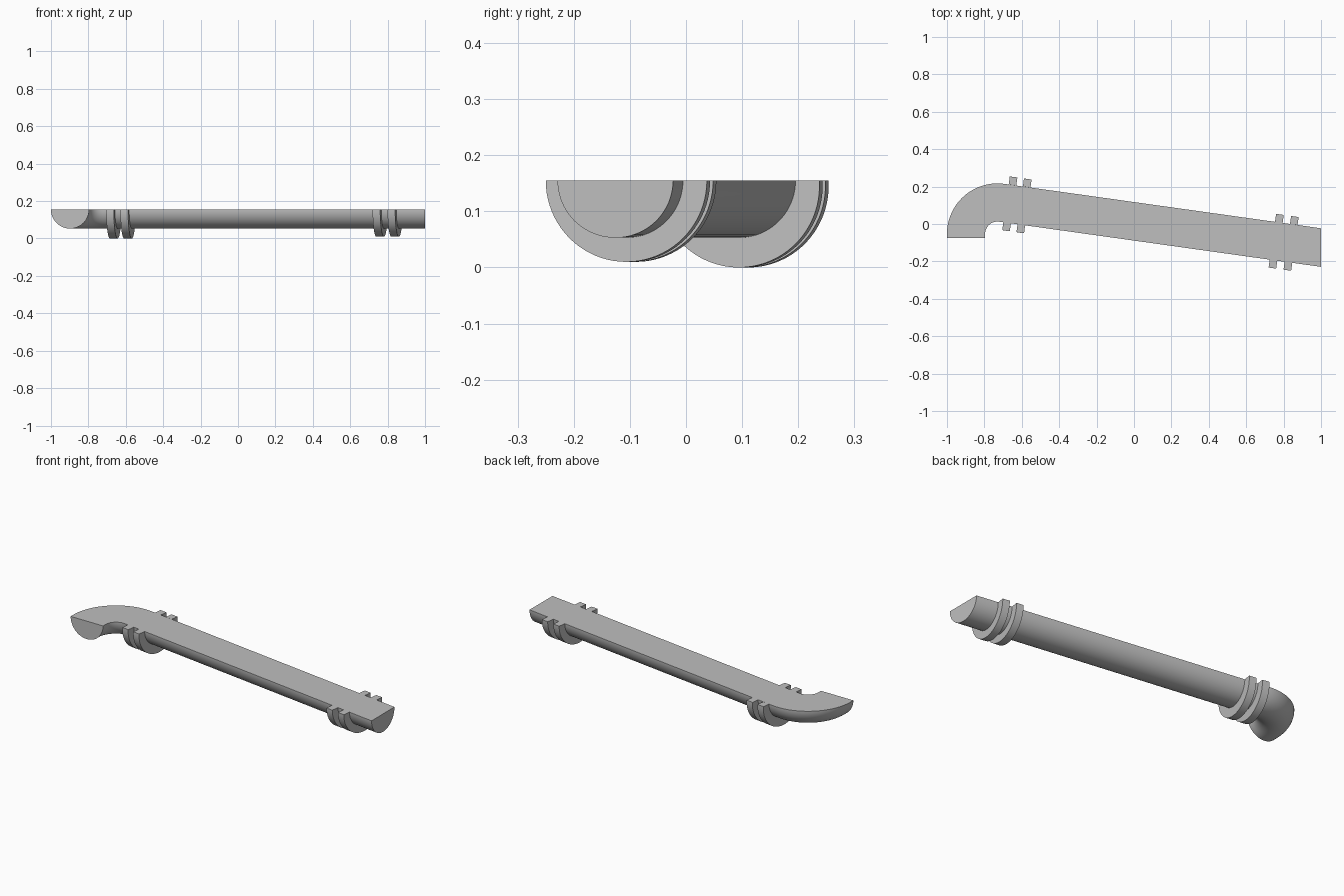
import bpy, bmesh
from math import sin, cos, pi, radians, asin
from mathutils import Vector

if "Cube" in bpy.data.objects:
    bpy.data.objects.remove(bpy.data.objects["Cube"])

TOP = 0.155              # height of the flat cut face
R_PIPE = 0.102
R_FLANGE = 0.145
SEGS = 40
SLOPE = radians(8)
AXIS = Vector((cos(SLOPE), -sin(SLOPE), 0))
SIDE = Vector((sin(SLOPE), cos(SLOPE), 0))

grey = bpy.data.materials.new("pipe grey")
grey.use_nodes = True
colour = (0.52, 0.52, 0.52, 1)
grey.diffuse_color = colour
grey.node_tree.nodes["Principled BSDF"].inputs["Base Color"].default_value = colour


def loft(name, sections):
    """Skin a row of closed sections and cap both ends."""
    bm = bmesh.new()
    rows = [[bm.verts.new(p) for p in s] for s in sections]
    n = len(rows[0])
    for a, b in zip(rows, rows[1:]):
        for i in range(n):
            j = (i + 1) % n
            bm.faces.new((a[i], a[j], b[j], b[i]))
    bm.faces.new(rows[0])
    bm.faces.new(rows[-1])
    bmesh.ops.recalc_face_normals(bm, faces=bm.faces)
    mesh = bpy.data.meshes.new(name)
    bm.to_mesh(mesh)
    bm.free()
    mesh.materials.append(grey)
    obj = bpy.data.objects.new(name, mesh)
    bpy.context.collection.objects.link(obj)
    bpy.ops.object.select_all(action='DESELECT')
    obj.select_set(True)
    bpy.context.view_layer.objects.active = obj
    bpy.ops.object.shade_smooth_by_angle(angle=radians(30))
    return obj


def half_round(centre, side):
    """Lower half circle across the pipe."""
    return [centre + side * (R_PIPE * cos(pi * i / SEGS))
            - Vector((0, 0, R_PIPE * sin(pi * i / SEGS))) for i in range(SEGS + 1)]


def axis_point(x):
    return Vector((x, 0.0145 - 0.1405 * x, TOP))


# Half pipe: short mouth, elbow, then the long straight run
bend = 0.168
pivot = Vector((-0.73, -0.053, TOP))
sections = [half_round(Vector((pivot.x - bend, -0.075, TOP)), Vector((-1, 0, 0)))]
steps = 28
for k in range(steps + 1):
    a = pi - (pi / 2 + SLOPE) * k / steps
    out = Vector((cos(a), sin(a), 0))
    sections.append(half_round(pivot + out * bend, out))
# The far end is trimmed square to the x axis
end = half_round(axis_point(1), SIDE)
sections.append([p + AXIS * ((1 - p.x) / AXIS.x) for p in end])
loft("half_pipe", sections)


def flange(name, x, drop):
    """Half collar around the pipe, its outer circle lowered by drop."""
    centre = axis_point(x)
    half = AXIS * 0.0205
    extra = asin(drop / R_FLANGE)
    rows = []
    for i in range(SEGS + 1):
        t = i / SEGS
        a = -extra + (pi + 2 * extra) * t
        outer = centre + SIDE * (R_FLANGE * cos(a)) - Vector((0, 0, drop + R_FLANGE * sin(a)))
        inner = centre + SIDE * (R_PIPE * cos(pi * t)) - Vector((0, 0, R_PIPE * sin(pi * t)))
        rows.append([outer - half, outer + half, inner + half, inner - half])
    loft(name, rows)


# Two pairs of collars
flange("elbow_flange_outer", -0.664, 0.01)
flange("elbow_flange_inner", -0.588, 0.01)
flange("end_flange_inner", 0.76, 0)
flange("end_flange_outer", 0.84, 0)
